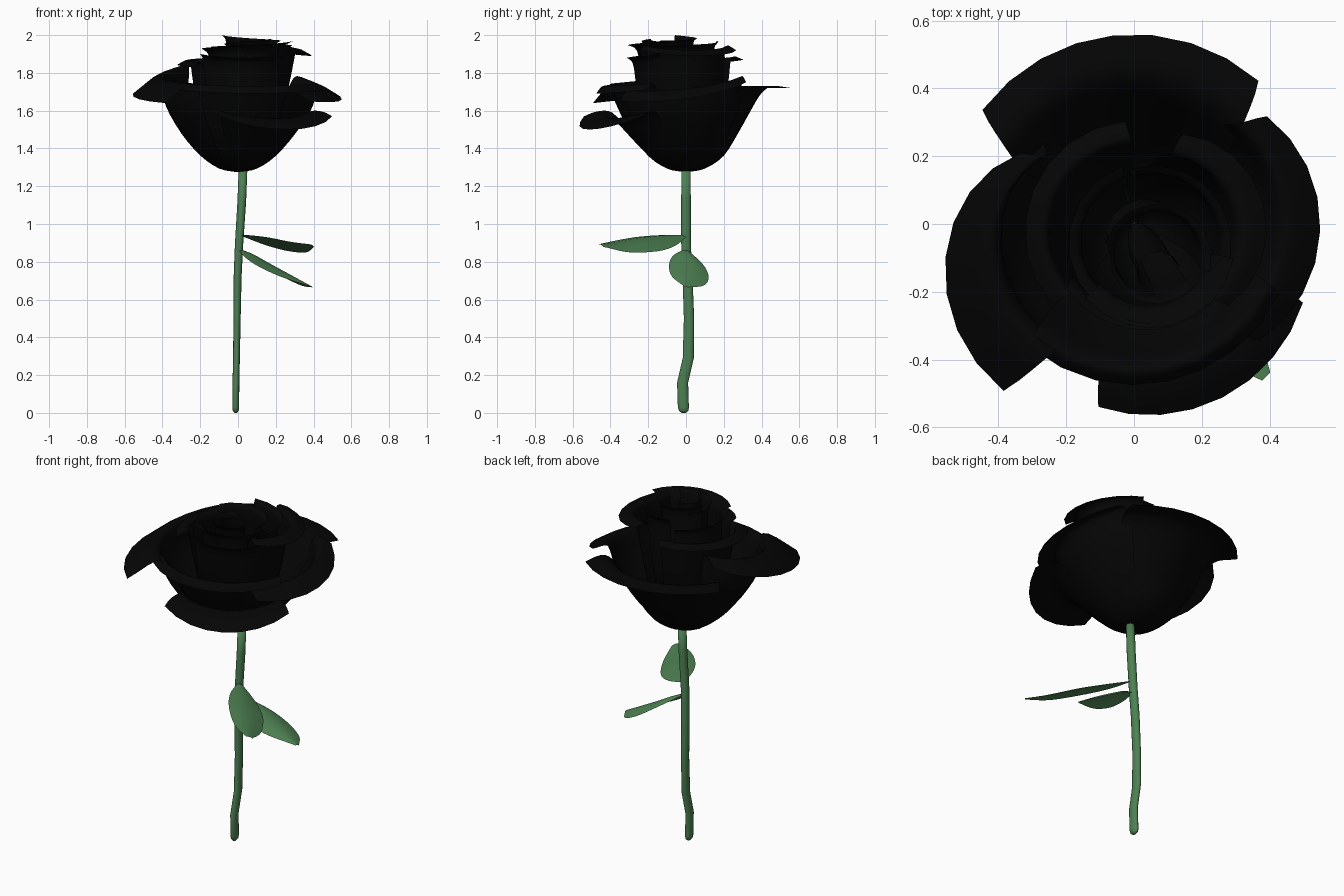
import bpy, math
from mathutils import Vector

if "Cube" in bpy.data.objects:
    bpy.data.objects.remove(bpy.data.objects["Cube"])


def material(name, rgb):
    m = bpy.data.materials.new(name)
    m.diffuse_color = (*rgb, 1)
    m.use_nodes = True
    m.node_tree.nodes["Principled BSDF"].inputs["Base Color"].default_value = m.diffuse_color
    return m


BLACK = material("petal_black", (0.0015, 0.0015, 0.0015))
GREEN = material("leaf_green", (0.075, 0.22, 0.085))


def sheet(name, rows, mat, closed=False):
    """Smooth surface through rows of points."""
    n = len(rows[0])
    faces = []
    for i in range(len(rows) - 1):
        for j in range(n if closed else n - 1):
            k = (j + 1) % n
            faces.append((i * n + j, i * n + k, (i + 1) * n + k, (i + 1) * n + j))
    if closed:
        faces += [tuple(reversed(range(n))), tuple(range((len(rows) - 1) * n, len(rows) * n))]
    me = bpy.data.meshes.new(name)
    me.from_pydata([p for r in rows for p in r], [], faces)
    me.materials.append(mat)
    me.polygons.foreach_set("use_smooth", [True] * len(me.polygons))
    me.update()
    ob = bpy.data.objects.new(name, me)
    bpy.context.collection.objects.link(ob)
    return ob


def spline(pts, steps=3):
    """Catmull-Rom samples through a short list of control points."""
    p = [Vector(q) for q in pts]
    p = [2 * p[0] - p[1]] + p + [2 * p[-1] - p[-2]]
    out = []
    for i in range(1, len(p) - 2):
        a, b, c, d = p[i - 1:i + 3]
        for s in range(steps):
            t = s / steps
            out.append(0.5 * (2 * b + (c - a) * t + (2 * a - 5 * b + 4 * c - d) * t * t
                              + (3 * b - a - 3 * c + d) * t ** 3))
    return out + [p[-2]]


def petal(name, centre, half, profile, shift=(0, 0), tilt=(0, 0), edge=(0, 0), widen=0.0, cols=8):
    """Curved patch: (r, z) profile swept over an arc, widened below the rim.
    tilt skews the rim, edge moves its corners (radius, height)."""
    prof = spline(profile)
    rows = []
    for i, (r, z) in enumerate(prof):
        s = (i / (len(prof) - 1)) ** 3
        h = max(0, (z - 1.28) / 0.7)
        row = []
        for j in range(cols + 1):
            t = 2 * j / cols - 1
            a = math.radians(centre + half * t * (1 + widen * (1 - s)))
            rr = r + s * (tilt[0] * t + edge[0] * t * t)
            zz = z + s ** 0.6 * (tilt[1] * t + edge[1] * t * t)
            row.append((rr * math.cos(a) + shift[0] * h, rr * math.sin(a) + shift[1] * h, zz))
        rows.append(row)
    sheet(name, rows, BLACK)


# Outer petals share one bowl, each with its own curled rim
BOWL = [(0.01, 1.275), (0.10, 1.293), (0.20, 1.36)]
petal("outer_petal_back", 96, 47, BOWL + [(0.28, 1.485), (0.35, 1.61), (0.40, 1.69), (0.46, 1.73),
      (0.56, 1.72)], widen=0.3)
petal("outer_petal_left", 190, 42, BOWL + [(0.305, 1.48), (0.39, 1.63), (0.40, 1.74), (0.44, 1.78),
      (0.565, 1.69)], tilt=(0.115, -0.07), edge=(-0.055, 0.02), widen=0.3)
petal("outer_petal_right", -2, 41, BOWL + [(0.305, 1.48), (0.385, 1.60), (0.42, 1.69), (0.46, 1.715),
      (0.55, 1.66)], tilt=(0, 0.05), edge=(-0.045, 0.04), widen=0.3)
petal("outer_petal_low", -63, 38, BOWL + [(0.30, 1.46), (0.37, 1.53), (0.43, 1.56), (0.51, 1.54),
      (0.575, 1.50)], edge=(-0.025, 0.07), widen=0.1)
petal("outer_petal_front", -78, 52, BOWL + [(0.295, 1.485), (0.36, 1.61), (0.40, 1.70), (0.44, 1.73),
      (0.475, 1.69)], edge=(0, 0.02), widen=0.1)

# Middle ring of upright petals
CUP = [(0.01, 1.29), (0.12, 1.34), (0.19, 1.48), (0.23, 1.65)]
petal("middle_petal_left", 158, 62, CUP + [(0.25, 1.78), (0.27, 1.87), (0.33, 1.85)], (0.01, -0.03),
      tilt=(0, -0.02), widen=0.1)
petal("middle_petal_right", 15, 55, CUP + [(0.255, 1.80), (0.28, 1.92), (0.36, 1.89)], (0.04, -0.04),
      edge=(-0.04, 0.03), widen=0.15)
petal("middle_petal_front", -85, 62, CUP + [(0.24, 1.75), (0.25, 1.85), (0.28, 1.88)], (0.04, -0.04),
      edge=(0, 0.02), widen=0.1)

# Inner ring and tight bud: centre, half arc, radius, top, flare, shift
for i, (c, half, r, top, flare, off) in enumerate([
        (30, 75, 0.20, 1.95, 0.03, (0.06, -0.06)), (190, 80, 0.20, 1.93, 0.04, (0.05, -0.06)),
        (-75, 65, 0.19, 1.95, 0.06, (0.05, -0.06)), (75, 90, 0.13, 1.98, 0.03, (0.07, -0.10)),
        (225, 95, 0.12, 1.96, 0.02, (0.07, -0.10)),
        (140, 120, 0.055, 1.96, 0.01, (0.075, -0.15))]):
    petal(f"inner_petal_{i + 1}", c, half,
          [(0.01, 1.32), (r * 0.6, 1.42), (r * 0.95, 1.62), (r, 1.82), (r + 0.005, top - 0.03),
           (r + flare, top)], off, tilt=(0, 0.015), edge=(0, 0.005))

# Stem: slightly bent tube, flatter at the foot (x, y, z, rx, ry)
path = [(-0.012, -0.012, 0.0, 0.006, 0.012), (-0.012, -0.012, 0.012, 0.016, 0.026),
        (-0.012, -0.014, 0.03, 0.018, 0.03), (-0.011, -0.018, 0.16, 0.018, 0.03),
        (-0.008, 0.012, 0.29, 0.018, 0.03), (-0.005, 0.016, 0.50, 0.019, 0.028),
        (-0.002, 0.008, 0.72, 0.021, 0.027), (0.006, 0.0, 0.90, 0.022, 0.026),
        (0.02, 0.0, 1.12, 0.023, 0.026), (0.027, 0.0, 1.30, 0.023, 0.025)]
rings = [[(x + rx * math.cos(k * math.tau / 14), y + ry * math.sin(k * math.tau / 14), z)
          for k in range(14)] for x, y, z, rx, ry in path]
sheet("stem", rings, GREEN, closed=True)


# Leaves: centreline, tilted cross direction, drooping sides
def leaf(name, line, across, widths, droop):
    pts = spline(line, 4)
    ws = spline([(w, 0) for w in widths], 4)
    sheet(name, [[p + Vector(across) * w.x * t + Vector((0, 0, -droop * w.x * t * t))
                  for t in (-1, -0.5, 0, 0.5, 1)] for p, w in zip(pts, ws)], GREEN)


leaf("leaf_upper", [(0.01, 0, 0.942), (0.10, -0.10, 0.93), (0.20, -0.21, 0.915), (0.31, -0.35, 0.895),
                    (0.39, -0.45, 0.89)], (0.06, 0.06, -0.033), (0.08, 0.8, 1.1, 0.85, 0.2), 0.02)
leaf("leaf_lower", [(0.01, 0, 0.867), (0.08, 0.01, 0.84), (0.17, 0.015, 0.79), (0.28, 0.01, 0.73),
                    (0.39, 0, 0.67)], (0.07, 0.105, -0.03), (0.08, 0.75, 1.0, 0.8, 0.08), 0.04)
